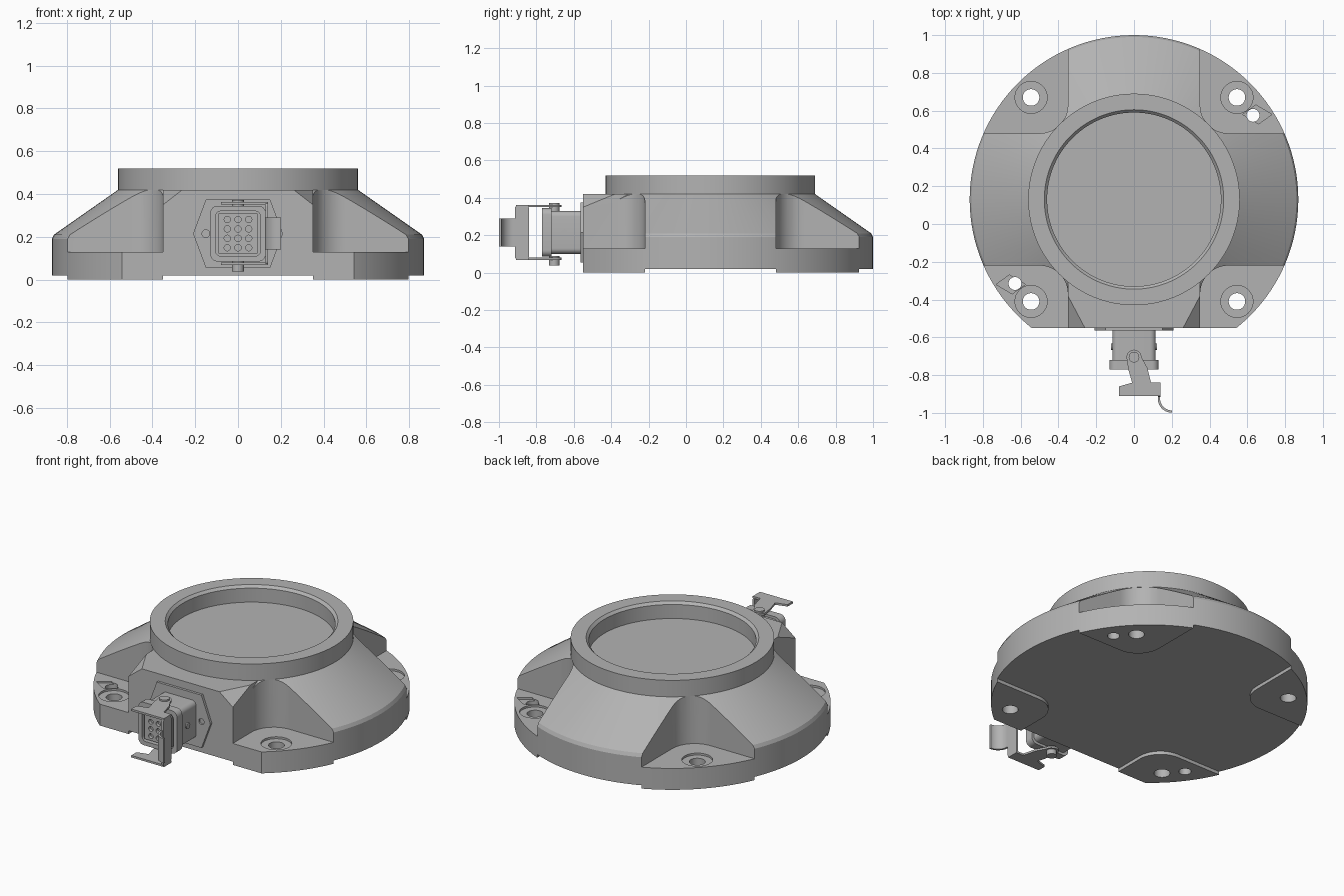
import bpy, bmesh, math
from mathutils import Vector, Matrix

if "Cube" in bpy.data.objects:
    bpy.data.objects.remove(bpy.data.objects["Cube"])

grey = bpy.data.materials.new("cast grey")
grey.use_nodes = True
grey.diffuse_color = (0.45, 0.45, 0.45, 1)
grey.node_tree.nodes["Principled BSDF"].inputs["Base Color"].default_value = grey.diffuse_color

CY = 0.13      # axis of the round body
ARM = 0.35     # half width of the cross arms
FRONT = -0.55  # flat front face


def finish(name, bm):
    bmesh.ops.recalc_face_normals(bm, faces=bm.faces)
    mesh = bpy.data.meshes.new(name)
    bm.to_mesh(mesh)
    bm.free()
    mesh.materials.append(grey)
    ob = bpy.data.objects.new(name, mesh)
    bpy.context.collection.objects.link(ob)
    return ob


def prism(name, pts, a, b, axis="z"):
    """Extrude an outline from a to b along z, y (outline x,z) or x (outline y,z)."""
    place = {"z": lambda u, v, w: (u, v, w),
             "y": lambda u, v, w: (u, w, v),
             "x": lambda u, v, w: (w, u, v)}[axis]
    bm = bmesh.new()
    lo, hi = ([bm.verts.new(place(u, v, w)) for u, v in pts] for w in (a, b))
    bm.faces.new(lo)
    bm.faces.new(hi)
    for i in range(len(pts)):
        j = (i + 1) % len(pts)
        bm.faces.new((lo[i], lo[j], hi[j], hi[i]))
    return finish(name, bm)


def lathe(name, profile, closed, steps=128):
    bm = bmesh.new()
    vs = [bm.verts.new((r, 0, z)) for r, z in profile]
    n = len(vs)
    edges = [bm.edges.new((vs[i], vs[(i + 1) % n])) for i in range(n if closed else n - 1)]
    bmesh.ops.spin(bm, geom=vs + edges, axis=(0, 0, 1), cent=(0, 0, 0),
                   angle=math.tau, steps=steps, use_duplicate=False)
    bmesh.ops.remove_doubles(bm, verts=bm.verts, dist=1e-5)
    bmesh.ops.translate(bm, verts=bm.verts, vec=(0, CY, 0))
    return finish(name, bm)


def arc(cx, cy, r, start, end, n=12):
    return [(cx + r * math.cos(math.radians(start + (end - start) * i / n)),
             cy + r * math.sin(math.radians(start + (end - start) * i / n)))
            for i in range(n + 1)]


def circle(cx, cy, r, n=32):
    return arc(cx, cy, r, 0, 360, n)[:-1]


def rounded(x0, x1, y0, y1, r):
    return (arc(x1 - r, y1 - r, r, 0, 90, 6) + arc(x0 + r, y1 - r, r, 90, 180, 6)
            + arc(x0 + r, y0 + r, r, 180, 270, 6) + arc(x1 - r, y0 + r, r, 270, 360, 6))


def rect(x0, x1, y0, y1):
    return [(x0, y0), (x1, y0), (x1, y1), (x0, y1)]


def boolean(ob, cutter, operation="DIFFERENCE"):
    mod = ob.modifiers.new("cut", "BOOLEAN")
    mod.operation, mod.object, mod.solver = operation, cutter, "EXACT"
    bpy.context.view_layer.objects.active = ob
    bpy.ops.object.modifier_apply(modifier=mod.name)
    bpy.data.objects.remove(cutter)


# Round sloped body with a flat-fronted block
body = lathe("base_body", [(0, 0), (0.87, 0), (0.87, 0.19), (0.86, 0.21), (0.56, 0.42), (0, 0.42)], False)
boolean(body, prism("block", rect(-ARM, ARM, -0.7, 0.1), 0.1, 0.42), "UNION")
boolean(body, prism("front_cut", rect(-2, 2, -2, FRONT), -1, 1))

# Corner pockets, and the shallow cross under the base that leaves four feet
fillet = arc(0.5, 0.5, 0.15, 180, 270)
cross = []
for sx, sy in ((1, 1), (-1, 1), (-1, -1), (1, -1)):
    outline = [(ARM, 1.5)] + fillet + [(1.5, ARM)]
    side = [(sx * x, CY + sy * y) for x, y in outline]
    cross += side[::-1] if sx * sy > 0 else side
    boolean(body, prism("pocket", side + [(sx * 1.5, CY + sy * 1.5)], 0.13, 1))
    # Bolt hole with a spot face
    hx, hy = sx * 0.545, CY + sy * 0.54
    boolean(body, prism("spot_face", circle(hx, hy, 0.085), 0.118, 0.3))
    boolean(body, prism("bolt_hole", circle(hx, hy, 0.044), -1, 1))
boolean(body, prism("underside", cross, -0.5, 0.02))

# Locating pin holes in two opposite corners, each in a shallow slot
for s in (1, -1):
    slot = [(s * x, CY + s * y) for x, y in ((0.575, 0.45), (0.66, 0.4), (0.73, 0.45), (0.645, 0.5))]
    boolean(body, prism("pin_slot", slot, 0.12, 0.3))
    boolean(body, prism("pin_hole", circle(s * 0.63, CY + s * 0.445, 0.034), -1, 1))

# Bevelled upper corners of the front block
for s in (1, -1):
    size = Vector((-s * 0.09, 0.17, -0.07))
    corner = Vector((s * ARM, FRONT, 0.42)) - size * 0.2
    bm = bmesh.new()
    vs = [bm.verts.new(corner)] + [
        bm.verts.new(corner + Vector([size[k] * 1.6 if k == i else 0 for k in range(3)])) for i in range(3)]
    bmesh.ops.convex_hull(bm, input=vs)
    boolean(body, finish("corner_cut", bm))

# Raised ring around the round recess
collar = lathe("collar_ring", [(0.56, 0.42), (0.56, 0.52), (0.475, 0.52), (0.46, 0.505), (0.46, 0.42)], True)

# Connector mounting plate with two screws
ZC = 0.215
plate = prism("connector_plate", [(-0.21, ZC), (-0.15, 0.375), (0.15, 0.375),
                                  (0.21, ZC), (0.15, 0.055), (-0.15, 0.055)], FRONT - 0.015, FRONT + 0.01, "y")
for s in (1, -1):
    boolean(plate, prism("screw_hole", circle(s * 0.15, ZC, 0.018), -0.7, FRONT - 0.005, "y"))

# Connector housing, its rim and the contact insert
housing = prism("connector_housing", rounded(-0.115, 0.115, 0.1, 0.33, 0.03), -0.74, -0.56, "y")
rim = prism("connector_rim", rounded(-0.13, 0.13, 0.085, 0.345, 0.035), -0.77, -0.72, "y")
boolean(rim, prism("rim_opening", rounded(-0.105, 0.105, 0.11, 0.32, 0.025), -0.9, -0.6, "y"))
insert = prism("contact_insert", rect(-0.092, 0.092, 0.122, 0.308), -0.765, -0.73, "y")
for col in range(3):
    for row in range(4):
        hole = circle((col - 1) * 0.05, ZC + (row - 1.5) * 0.044, 0.015, 12)
        boolean(insert, prism("contact_hole", hole, -0.9, -0.745, "y"))

# Pivot pegs and latch arms above and below the housing
arm = ([(-0.03, -0.77), (-0.01, -0.84), (-0.08, -0.86), (-0.08, -0.91), (0.14, -0.91), (0.14, -0.84),
        (0.09, -0.84), (0.07, -0.76)] + arc(0, -0.705, 0.04, 0, 180, 8))
latches = []
for label, z0, z1 in (("upper", 0.35, 0.362), ("lower", 0.068, 0.08)):
    latches.append(prism(label + "_latch_arm", arm, z0, z1))
    latches.append(prism(label + "_pivot_peg", circle(0, -0.705, 0.028, 20), z0 - 0.03, z1 + 0.01))
# Housing side screws
for s in (1, -1):
    prism("housing_screw", circle(-0.65, ZC, 0.018, 16), s * 0.1, s * 0.122, "x")

# Latch bridge and curved finger tab
prism("latch_bridge", rounded(-0.915, -0.84, 0.068, 0.362, 0.02), 0.128, 0.14, "x")
outer = arc(0.2, -0.925, 0.074, 180, 270, 8)
inner = arc(0.2, -0.925, 0.062, 270, 180, 8)
tab = prism("latch_finger_tab", [(0.128, -0.89)] + outer + inner + [(0.14, -0.89)], 0.14, 0.29)

# Smooth round surfaces, keep edges crisp
for ob in list(bpy.context.collection.objects):
    if ob.type == "MESH" and grey.name in ob.data.materials:
        bpy.ops.object.select_all(action="DESELECT")
        ob.select_set(True)
        bpy.context.view_layer.objects.active = ob
        bpy.ops.object.shade_smooth_by_angle(angle=math.radians(25))
